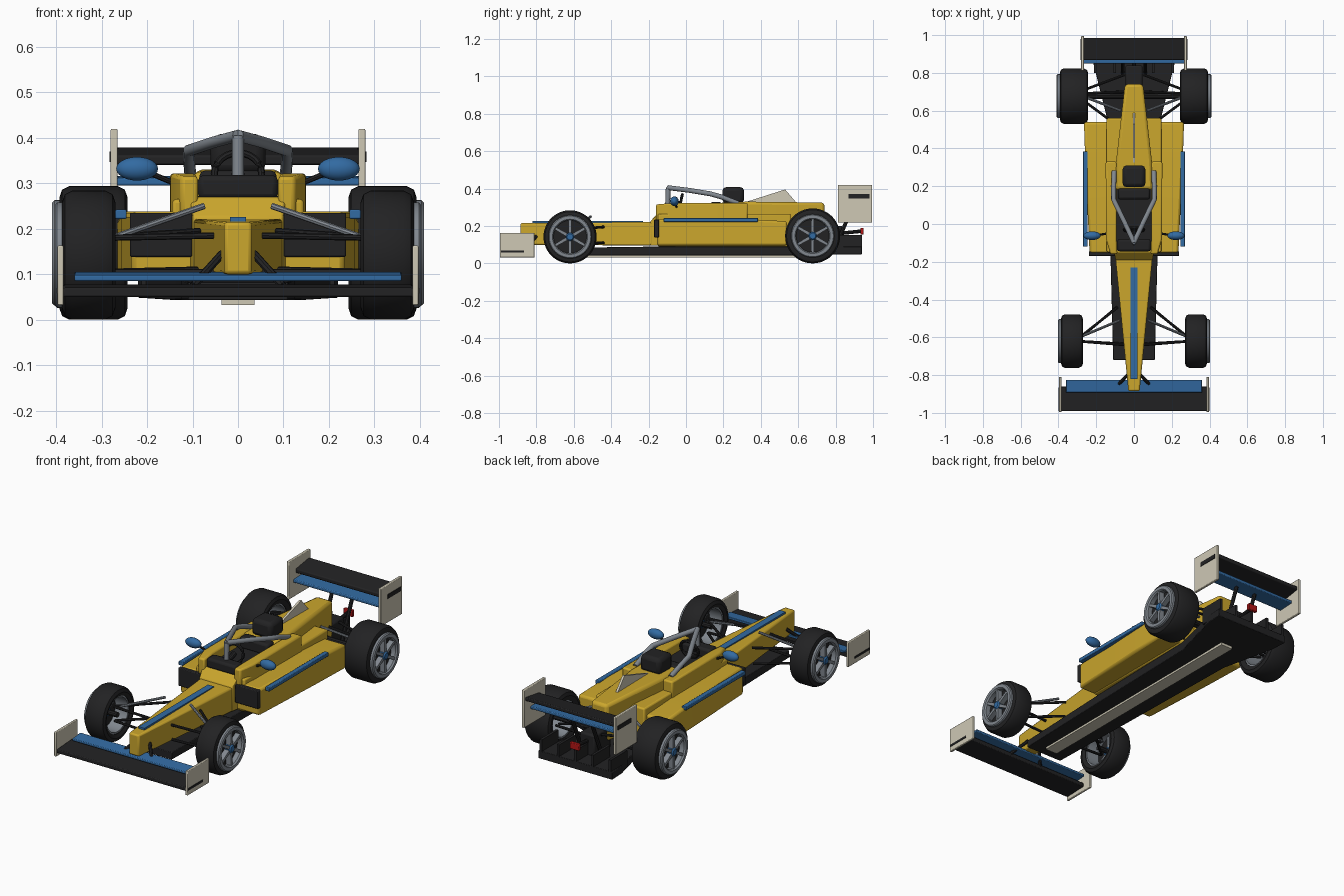
import bpy, bmesh, math
from mathutils import Vector

def mat(name, c):
    m = bpy.data.materials.new(name)
    m.diffuse_color = (*c, 1)
    return m

YEL = mat("yellow_paint", (0.60, 0.385, 0.026))
BLK = mat("black_carbon", (0.016, 0.016, 0.017))
BLU = mat("blue_paint", (0.032, 0.145, 0.36))
GRY = mat("grey_metal", (0.22, 0.245, 0.275))
CRM = mat("cream_panel", (0.62, 0.58, 0.46))
RED = mat("red_light", (0.45, 0.008, 0.008))

def finish(name, bm, m, bevel=0.0):
    bmesh.ops.recalc_face_normals(bm, faces=bm.faces)
    me = bpy.data.meshes.new(name)
    bm.to_mesh(me)
    bm.free()
    me.materials.append(m)
    ob = bpy.data.objects.new(name, me)
    bpy.context.collection.objects.link(ob)
    bpy.ops.object.select_all(action='DESELECT')
    ob.select_set(True)
    bpy.context.view_layer.objects.active = ob
    bpy.ops.object.shade_smooth_by_angle(angle=math.radians(35))
    if bevel:
        b = ob.modifiers.new("bevel", 'BEVEL')
        b.width, b.segments, b.limit_method = bevel, 2, 'ANGLE'
    return ob

def loft(name, rings, m, bevel=0.0):
    """Skin a row of rings that have equal point counts and cap the ends."""
    bm = bmesh.new()
    vs = [[bm.verts.new(p) for p in r] for r in rings]
    n = len(vs[0])
    for a, b in zip(vs, vs[1:]):
        for i in range(n):
            bm.faces.new((a[i], a[(i + 1) % n], b[(i + 1) % n], b[i]))
    bm.faces.new(vs[0])
    bm.faces.new(vs[-1])
    return finish(name, bm, m, bevel)

def hull(name, secs, m, bevel=0.0):
    """Loft of rectangles: (y, x0, x1, z0, z1)."""
    return loft(name, [[(a, y, c), (b, y, c), (b, y, d), (a, y, d)]
                       for y, a, b, c, d in secs], m, bevel)

def box(name, x0, x1, y0, y1, z0, z1, m, bevel=0.0):
    return hull(name, [(y0, x0, x1, z0, z1), (y1, x0, x1, z0, z1)], m, bevel)

def plate(name, x0, x1, yz, m, bevel=0.0):
    """Side profile (y, z) pushed through x0..x1."""
    return loft(name, [[(x, y, z) for y, z in yz] for x in (x0, x1)], m, bevel)

def tube(name, pts, r, m, n=10):
    pts = [Vector(p) for p in pts]
    rings = []
    for i, p in enumerate(pts):
        t = (pts[min(i + 1, len(pts) - 1)] - pts[max(i - 1, 0)]).normalized()
        u = t.cross(Vector((0, 0, 1)) if abs(t.z) < 0.9 else Vector((0, 1, 0))).normalized()
        v = t.cross(u)
        rings.append([p + r * (u * math.cos(k * math.tau / n) + v * math.sin(k * math.tau / n))
                      for k in range(n)])
    return loft(name, rings, m)

def lathe(name, prof, c, m, n=40):
    """Spin a closed (radius, x) profile about an x-wise axle through c = (y, z)."""
    bm = bmesh.new()
    vs = [[bm.verts.new((x, c[0] + r * math.cos(k * math.tau / n), c[1] + r * math.sin(k * math.tau / n)))
           for r, x in prof] for k in range(n)]
    for k in range(n):
        a, b = vs[k], vs[(k + 1) % n]
        for i in range(len(prof)):
            j = (i + 1) % len(prof)
            bm.faces.new((a[i], a[j], b[j], b[i]))
    return finish(name, bm, m)

# Nose, cowl and central tub
hull("nose", [(-0.885, -0.03, 0.03, 0.10, 0.215), (-0.18, -0.098, 0.098, 0.095, 0.222)], YEL, 0.008)
hull("cowl", [(-0.19, -0.098, 0.098, 0.095, 0.225), (-0.15, -0.105, 0.105, 0.095, 0.27),
              (-0.13, -0.105, 0.105, 0.095, 0.27)], YEL, 0.005)
box("tub", -0.145, 0.145, -0.15, 0.56, 0.09, 0.265, YEL, 0.008)
box("nose_stripe", -0.018, 0.018, -0.82, -0.23, 0.214, 0.226, BLU)

# Engine cover and fin
hull("engine_cover", [(0.18, -0.10, 0.10, 0.10, 0.325), (0.33, -0.095, 0.095, 0.10, 0.33),
                      (0.74, -0.048, 0.048, 0.13, 0.325)], YEL, 0.015)
plate("cover_fin", -0.006, 0.006, [(0.31, 0.325), (0.53, 0.395), (0.59, 0.325)], CRM)

# Cockpit interior
box("cockpit_floor", -0.095, 0.095, -0.14, 0.2, 0.255, 0.272, BLK)
box("dashboard", -0.088, 0.088, -0.145, -0.08, 0.265, 0.318, BLK, 0.012)
box("seat_back", -0.085, 0.085, 0.13, 0.19, 0.265, 0.328, BLK, 0.012)
box("headrest", -0.06, 0.06, 0.195, 0.31, 0.32, 0.408, BLK, 0.02)
ring = [(0.052 * math.cos(a), -0.03 + 0.01 * math.sin(a), 0.322 + 0.045 * math.sin(a))
        for a in [k * math.tau / 24 for k in range(25)]]
tube("steering_wheel", ring, 0.008, BLK, 8)
tube("steering_column", [(0, -0.1, 0.30), (0, -0.03, 0.322)], 0.014, BLK)

# Cockpit guard
tube("guard_pillar", [(0, -0.10, 0.27), (0, -0.095, 0.405)], 0.013, GRY, 12)

# Floor, plank and diffuser
hull("floor", [(-0.72, -0.11, 0.11, 0.043, 0.082), (-0.15, -0.125, 0.125, 0.043, 0.09),
               (0.55, -0.14, 0.14, 0.043, 0.09), (0.85, -0.215, 0.215, 0.048, 0.09),
               (0.94, -0.22, 0.22, 0.048, 0.09)], BLK, 0.003)
box("plank", -0.036, 0.036, -0.66, 0.74, 0.032, 0.046, CRM)
for i in range(5):
    x = -0.205 + i * 0.1025
    box("diffuser_strake", x - 0.007, x + 0.007, 0.80, 0.94, 0.06, 0.152, BLK)
box("gearbox", -0.045, 0.045, 0.70, 0.84, 0.08, 0.20, BLK, 0.01)

# Front wing planes
plate("front_wing", -0.385, 0.385, [(-0.99, 0.05), (-0.86, 0.055), (-0.86, 0.078), (-0.99, 0.07)], BLK, 0.004)
plate("front_flap", -0.36, 0.36, [(-0.892, 0.085), (-0.825, 0.092), (-0.825, 0.105), (-0.892, 0.098)], BLU, 0.003)

# Rear wing planes and tail light
plate("rear_wing", -0.268, 0.268, [(0.868, 0.34), (0.985, 0.36), (0.985, 0.38), (0.868, 0.362)], BLK, 0.005)
plate("rear_lower_plane", -0.268, 0.268, [(0.85, 0.295), (0.94, 0.30), (0.94, 0.316), (0.85, 0.312)], BLU, 0.004)
box("tail_light", -0.027, 0.027, 0.932, 0.95, 0.155, 0.19, RED, 0.003)
tube("tail_light_arm", [(0, 0.82, 0.16), (0, 0.935, 0.172)], 0.01, BLK)

# Wheels: y, radius, inner x, outer x
WHEELS = {"front": (-0.62, 0.142, 0.27, 0.387), "rear": (0.677, 0.147, 0.243, 0.393)}

for s, side in ((-1, "left"), (1, "right")):
    def sbox(name, x0, x1, *a, **k):
        return box(side + "_" + name, s * x0, s * x1, *a, **k)

    def rod(name, a, b, r=0.007, m=BLK):
        return tube(side + "_" + name, [(s * a[0], *a[1:]), (s * b[0], *b[1:])], r, m, 8)

    # Cockpit wall, sidepod, intake and strip
    hull(side + "_cockpit_wall", [(-0.16, s * 0.088, s * 0.125, 0.225, 0.315),
                                  (-0.08, s * 0.092, s * 0.148, 0.225, 0.322),
                                  (0.33, s * 0.092, s * 0.15, 0.225, 0.322)], YEL, 0.008)
    hull(side + "_sidepod", [(-0.155, s * 0.09, s * 0.235, 0.095, 0.238),
                             (0.30, s * 0.09, s * 0.257, 0.095, 0.238),
                             (0.54, s * 0.09, s * 0.265, 0.095, 0.225)], YEL, 0.012)
    sbox("intake", 0.10, 0.238, -0.17, -0.145, 0.138, 0.235, BLK, bevel=0.004)
    sbox("sidepod_strip", 0.245, 0.27, -0.12, 0.385, 0.222, 0.242, BLU, bevel=0.003)

    # Guard arm
    tube(side + "_guard_arm", [(0, -0.098, 0.405), (s * 0.055, 0.02, 0.39), (s * 0.108, 0.13, 0.372),
                               (s * 0.108, 0.19, 0.355), (s * 0.105, 0.28, 0.32)], 0.013, GRY, 12)

    # Mirror
    bm = bmesh.new()
    bmesh.ops.create_uvsphere(bm, u_segments=20, v_segments=12, radius=1)
    for v in bm.verts:
        v.co = (s * 0.222 + v.co.x * 0.046, -0.062 + v.co.y * 0.023, 0.332 + v.co.z * 0.026)
    finish(side + "_mirror", bm, BLU)
    rod("mirror_stalk", (0.14, -0.05, 0.30), (0.20, -0.06, 0.325), 0.006)

    # Wing end plates
    sbox("front_end_plate", 0.384, 0.397, -0.995, -0.81, 0.032, 0.163, CRM, bevel=0.003)
    sbox("front_end_stripe", 0.395, 0.399, -0.99, -0.865, 0.058, 0.07, BLK)
    sbox("rear_end_plate", 0.265, 0.28, 0.812, 0.995, 0.218, 0.42, CRM, bevel=0.003)
    sbox("rear_end_mark", 0.278, 0.283, 0.868, 0.98, 0.347, 0.37, BLK)
    rod("nose_pylon", (0.035, -0.80, 0.145), (0.098, -0.865, 0.075), 0.009)
    rod("rear_wing_pylon", (0.06, 0.80, 0.09), (0.06, 0.89, 0.30), 0.01)

    # Suspension
    rod("front_lower_arm", (0.05, -0.635, 0.105), (0.30, -0.62, 0.105))
    rod("front_lower_trail_arm", (0.09, -0.44, 0.11), (0.30, -0.615, 0.105))
    rod("front_upper_arm", (0.05, -0.64, 0.185), (0.30, -0.62, 0.18))
    rod("front_upper_trail_arm", (0.085, -0.44, 0.195), (0.30, -0.61, 0.18))
    rod("front_pushrod", (0.075, -0.51, 0.25), (0.29, -0.60, 0.175), 0.007, GRY)
    rod("rear_lower_arm", (0.06, 0.70, 0.11), (0.29, 0.69, 0.11))
    rod("rear_lower_lead_arm", (0.10, 0.53, 0.11), (0.29, 0.67, 0.11))
    rod("rear_upper_arm", (0.04, 0.70, 0.20), (0.29, 0.69, 0.19))
    rod("rear_upper_trail_arm", (0.05, 0.79, 0.19), (0.29, 0.70, 0.19))
    rod("rear_pushrod", (0.07, 0.60, 0.245), (0.28, 0.68, 0.18), 0.007, GRY)

    for end, (y, R, x0, x1) in WHEELS.items():
        pre, c, o = f"{side}_{end}_", (y, R), x1 + 0.016
        lathe(pre + "tyre", [(r, s * x) for r, x in (
            (0.098, x0 + 0.008), (R - 0.025, x0), (R - 0.008, x0 + 0.006), (R, x0 + 0.022),
            (R, x1 - 0.022), (R - 0.008, x1 - 0.006), (R - 0.025, x1), (0.098, x1 - 0.004))], c, BLK, 48)
        lathe(pre + "rim", [(r, s * x) for r, x in (
            (0.09, x0 + 0.012), (0.099, x0 + 0.012), (0.099, x1 - 0.004), (0.116, x1 - 0.004),
            (0.116, o - 0.005), (0.111, o), (0.094, o), (0.088, o - 0.008))], c, GRY, 48)
        lathe(pre + "brake_disc", [(r, s * x) for r, x in (
            (0.01, x1 - 0.03), (0.092, x1 - 0.03), (0.092, x1 - 0.018), (0.01, x1 - 0.018))], c, BLK)
        lathe(pre + "hub", [(r, s * x) for r, x in (
            (0.0005, x1 - 0.05), (0.022, x1 - 0.05), (0.022, o - 0.006), (0.016, o), (0.0005, o))], c, BLU, 20)
        tube(pre + "axle", [(s * 0.05 if end == "rear" else s * (x0 + 0.01), y, R), (s * (x1 - 0.02), y, R)], 0.014, BLK)
        # Spokes
        for k in range(6):
            a = math.pi / 2 + k * math.tau / 6
            d, t = Vector((0, math.cos(a), math.sin(a))), Vector((0, -math.sin(a), math.cos(a)))
            rings = []
            for r, w in ((0.015, 0.009), (0.094, 0.007)):
                p = Vector((0, y, R)) + d * r
                rings.append([p + t * q + Vector((s * x, 0, 0)) for q, x in
                              ((-w, x1 - 0.04), (w, x1 - 0.04), (w, o - 0.006), (-w, o - 0.006))])
            loft(pre + "spoke", rings, GRY)
